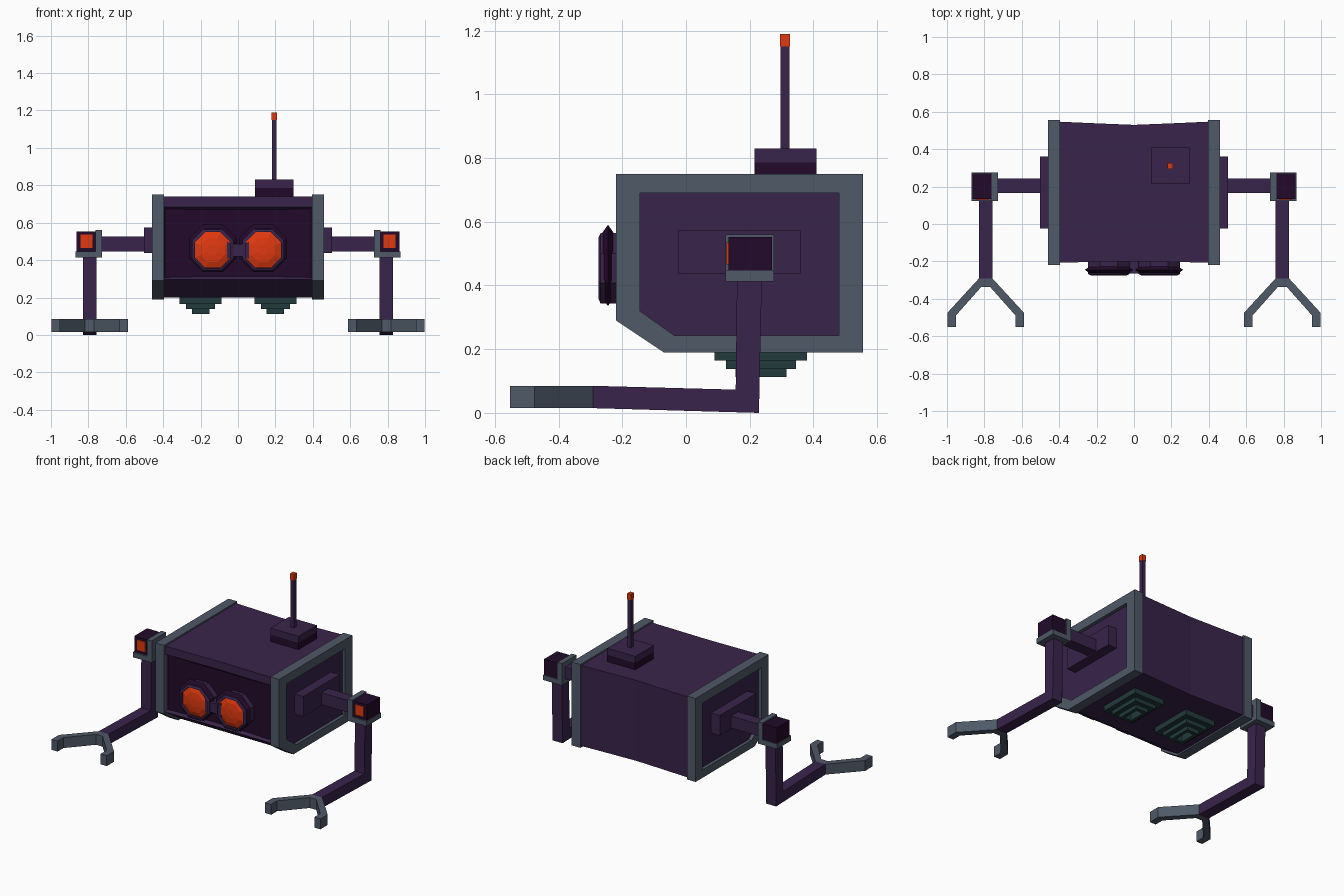
import bpy, bmesh, math

if "Cube" in bpy.data.objects:
    bpy.data.objects.remove(bpy.data.objects["Cube"])


def material(name, rgb):
    m = bpy.data.materials.new(name)
    m.diffuse_color = (*rgb, 1)
    m.use_nodes = True
    m.node_tree.nodes["Principled BSDF"].inputs["Base Color"].default_value = m.diffuse_color
    return m


PURPLE = material("purple", (0.041, 0.017, 0.070))
DARK = material("dark purple", (0.016, 0.003, 0.023))
GREY = material("slate grey", (0.078, 0.100, 0.136))
TEAL = material("dark teal", (0.017, 0.043, 0.045))
RED = material("orange red", (0.74, 0.040, 0.005))


def finish(name, bm, mats, mirror=False):
    bmesh.ops.recalc_face_normals(bm, faces=bm.faces)
    me = bpy.data.meshes.new(name)
    bm.to_mesh(me)
    bm.free()
    for m in mats:
        me.materials.append(m)
    ob = bpy.data.objects.new(name, me)
    bpy.context.collection.objects.link(ob)
    if mirror:
        ob.modifiers.new("mirror", "MIRROR").use_mirror_merge = False
    return ob


def loft(bm, loops, closed=False, caps=True):
    rings = [[bm.verts.new(p) for p in l] for l in loops]
    n = len(rings[0])
    pairs = list(zip(rings, rings[1:])) + ([(rings[-1], rings[0])] if closed else [])
    for a, b in pairs:
        for i in range(n):
            j = (i + 1) % n
            bm.faces.new((a[i], a[j], b[j], b[i]))
    if caps and not closed:
        bm.faces.new(rings[0])
        bm.faces.new(rings[-1])


def prism(name, axis, pts, lo, hi, mat, mirror=True):
    def at(p, h):
        return {"x": (h, *p), "y": (p[0], h, p[1]), "z": (*p, h)}[axis]
    bm = bmesh.new()
    loft(bm, [[at(p, h) for p in pts] for h in (lo, hi)])
    return finish(name, bm, [mat], mirror)


def box(name, x, y, z, mat, mirror=True):
    pts = [(x[0], y[0]), (x[1], y[0]), (x[1], y[1]), (x[0], y[1])]
    return prism(name, "z", pts, *z, mat, mirror)


# body: slightly pinched at the middle, chamfered lower front, recessed face
bm = bmesh.new()
sections = []
for x, back, front in ((-.4, .547, -.206), (-.2, .538, -.203), (0, .53, -.2),
                       (.2, .538, -.203), (.4, .547, -.206)):
    profile = [(front, .74), (front, .685), (front, .297), (-.06, .2), (back, .2), (back, .74)]
    sections.append([(x, y, z) for y, z in profile])
loft(bm, sections)
bmesh.ops.recalc_face_normals(bm, faces=bm.faces)
screen = [f for f in bm.faces if f.normal.y < -.9 and .4 < f.calc_center_median().z < .6]
bmesh.ops.inset_region(bm, faces=screen, thickness=.015, depth=-.02)
for f in screen:
    f.material_index = 1
finish("body", bm, [PURPLE, DARK])

# side frames with recessed purple panels
outer = [(-.22, .75), (.555, .75), (.555, .19), (-.07, .19), (-.22, .29)]
inner = [(-.145, .69), (.48, .69), (.48, .243), (-.037, .243), (-.145, .32)]
bm = bmesh.new()
loft(bm, [[(x, y, z) for y, z in pts] for x, pts in
          ((.395, outer), (.46, outer), (.46, inner), (.438, inner))])
for f in bm.faces:
    c = f.calc_center_median()
    f.material_index = int(len(f.verts) == 5 and c.x > .42)
finish("side_frame", bm, [GREY, PURPLE], True)

# shoulders and upper arms
box("shoulder_plate", (.43, .503), (-.025, .36), (.437, .573), PURPLE)
box("upper_arm", (.5, .73), (.167, .243), (.445, .525), PURPLE)

# elbow bracket, elbow block and its light
prism("elbow_bracket", "y", [(.727, .56), (.727, .413), (.868, .413), (.868, .447),
                             (.762, .447), (.762, .56)], .124, .276, GREY)
box("elbow_block", (.762, .864), (.134, .27), (.447, .552), DARK)
box("elbow_light", (.778, .843), (.127, .135), (.466, .536), RED)

# forearm bent at the bottom
prism("forearm", "x", [(.16, .415), (.238, .415), (.229, .0), (-.295, .015),
                       (-.295, .085), (.156, .073)], .756, .83, PURPLE)

# two-pronged claw
half = [(.037, -.292), (.205, -.475), (.205, -.555), (.158, -.555), (.158, -.495), (.027, -.335)]
half = [(.037, -.292), (.205, -.475), (.205, -.552), (.16, -.552), (.16, -.49), (.024, -.337)]
claw = half + [(-x, y) for x, y in reversed(half)]
prism("claw", "z", [(x + .793, y) for x, y in claw], .015, .085, GREY)


# goggles
def octagon(r, y, cz):
    angles = [math.radians(22.5 + 45 * i) for i in range(8)]
    return [(.135 + r * math.cos(a), y, cz + r * math.sin(a)) for a in angles]


def turned(name, profile, cz, mat, closed):
    bm = bmesh.new()
    loft(bm, [octagon(r, y, cz) for r, y in profile], closed)
    finish(name, bm, [mat], True)


turned("goggle_ring", [(.104, -.275), (.12, -.268), (.12, -.175), (.104, -.175)], .454, PURPLE, True)
turned("goggle_rim", [(.112, -.262), (.138, -.245), (.112, -.228)], .463, DARK, True)
turned("lens", [(.106, -.18), (.106, -.254), (.07, -.268), (.03, -.273)], .454, RED, False)
prism("goggle_bridge", "y", [(-.06, .5), (-.03, .485), (.03, .485), (.06, .5),
                             (.06, .405), (.03, .42), (-.03, .42), (-.06, .405)],
      -.265, -.175, PURPLE, False)

# antenna
box("antenna_base", (.09, .298), (.215, .41), (.735, .786), DARK, False)
box("antenna_cap", (.09, .298), (.215, .41), (.786, .83), PURPLE, False)
box("antenna_rod", (.181, .207), (.296, .325), (.83, 1.15), PURPLE, False)
box("antenna_tip", (.18, .208), (.295, .326), (1.15, 1.19), RED, False)

# stepped thrusters with a hollow underside
steps = [(.112, .145, .21), (.112, .145, .165), (.078, .11, .165), (.078, .11, .138),
         (.047, .08, .138), (.047, .08, .112), (.025, .055, .112), (.025, .055, .16)]
bm = bmesh.new()
loft(bm, [[(.2 + sx * hx, .235 + sy * hy, z) for sx, sy in ((-1, -1), (1, -1), (1, 1), (-1, 1))]
          for hx, hy, z in steps])
finish("thruster", bm, [TEAL], True)
